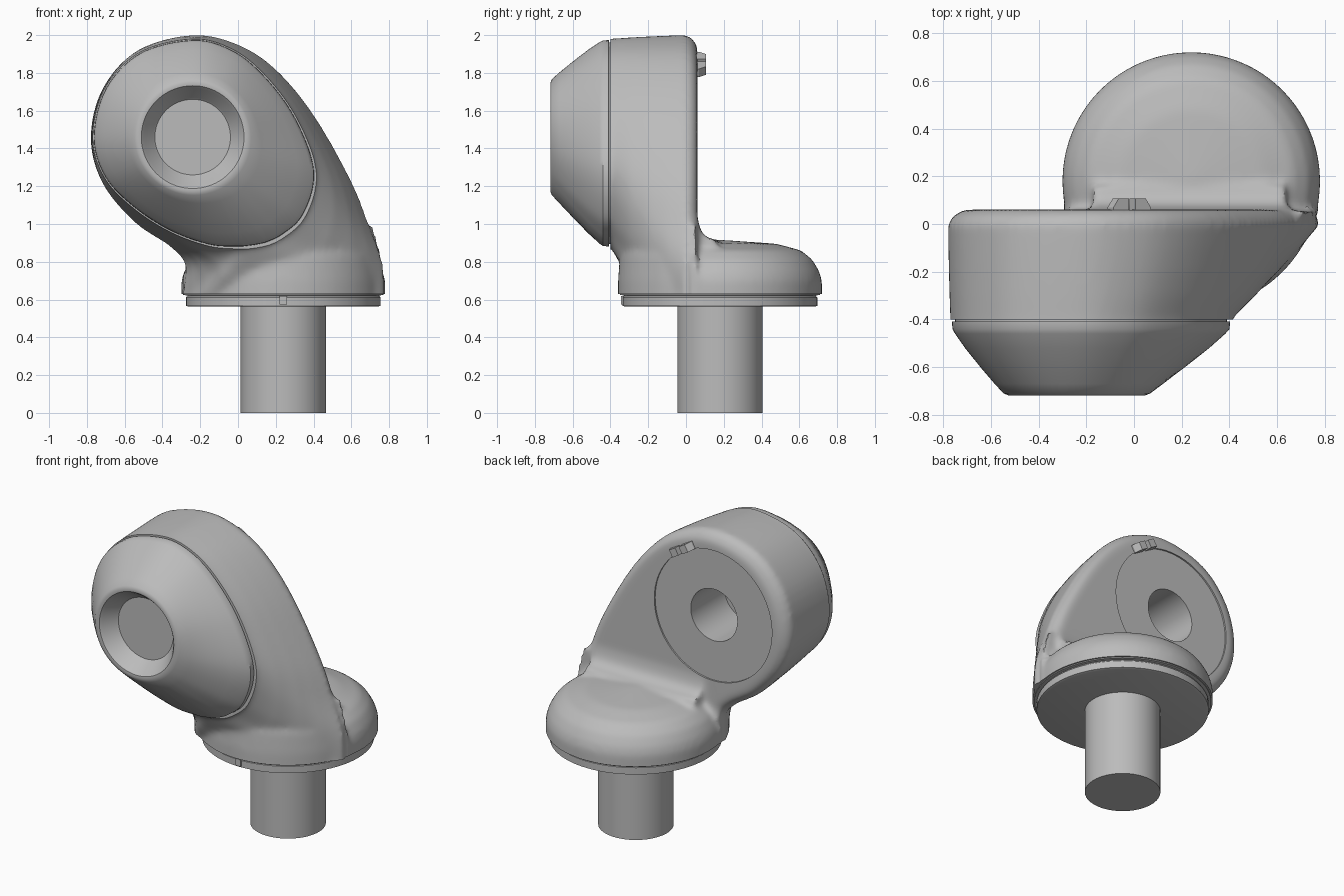
import bpy, bmesh, math
from mathutils import Vector, Matrix

cube = bpy.data.objects.get("Cube")
if cube:
    bpy.data.objects.remove(cube)

grey = bpy.data.materials.new("plain_grey")
grey.use_nodes = True
GREY = (0.5, 0.5, 0.5, 1)
grey.diffuse_color = GREY
grey.node_tree.nodes["Principled BSDF"].inputs["Base Color"].default_value = GREY

HEAD = Vector((-0.24, 0, 1.46))     # axis of the round head
BASE = Vector((0.24, 0.18, 0))      # axis of the base and shaft


def finish(obj):
    """Smooth shading with sharp edges kept."""
    bpy.ops.object.select_all(action='DESELECT')
    obj.select_set(True)
    bpy.context.view_layer.objects.active = obj
    bpy.ops.object.shade_smooth_by_angle(angle=math.radians(35))


def loft(bm, rings):
    """Skin a list of equal closed rings and cap both ends."""
    loops = [[bm.verts.new(p) for p in ring] for ring in rings]
    n = len(loops[0])
    faces = [bm.faces.new((a[i], a[(i + 1) % n], b[(i + 1) % n], b[i]))
             for a, b in zip(loops, loops[1:]) for i in range(n)]
    faces += [bm.faces.new(loops[0][::-1]), bm.faces.new(loops[-1])]
    bmesh.ops.recalc_face_normals(bm, faces=faces)


def make(name, *ring_sets):
    bm = bmesh.new()
    for rings in ring_sets:
        loft(bm, rings)
    mesh = bpy.data.meshes.new(name)
    bm.to_mesh(mesh)
    bm.free()
    mesh.materials.append(grey)
    obj = bpy.data.objects.new(name, mesh)
    bpy.context.collection.objects.link(obj)
    return obj


def turned(centre, profile, n=72, back=None):
    """Rings around a vertical axis; back flattens the rear side."""
    rings = []
    for r, z in profile:
        ring = []
        for i in range(n):
            a = math.tau * i / n
            p = centre + Vector((r * math.cos(a), r * math.sin(a), z))
            if back is not None:
                p.y = min(p.y, back)
            ring.append(p)
        rings.append(ring)
    return rings


def bore(r, y0, y1, n=72):
    """Cylinder along y through the head axis."""
    return [[HEAD + Vector((r * math.cos(math.tau * i / n), y, r * math.sin(math.tau * i / n)))
             for i in range(n)] for y in (y0, y1)]


def box(lo, hi):
    return [[Vector((x, y, z)) for x, y in
             ((lo[0], lo[1]), (hi[0], lo[1]), (hi[0], hi[1]), (lo[0], hi[1]))]
            for z in (lo[2], hi[2])]


def spline(points, steps=6):
    """Closed smooth curve through (x, z) points."""
    pts = [Vector(p) for p in points]
    n, out = len(pts), []
    for i in range(n):
        a, b, c, d = (pts[(i + k) % n] for k in (-1, 0, 1, 2))
        for s in range(steps):
            t = s / steps
            out.append(0.5 * (2 * b + (c - a) * t + (2 * a - 5 * b + 4 * c - d) * t * t
                              + (3 * b - a - 3 * c + d) * t ** 3))
    return out


# Matching outlines: head with neck (rear) and egg (front)
rear = spline([(-.24, 2), (0, 1.95), (.2, 1.82), (.4, 1.58), (.6, 1.23), (.7, .98), (.765, .8),
               (.78, .62), (.76, .4), (.24, .35), (-.26, .4), (-.29, .62), (-.28, .78),
               (-.36, .88), (-.55, 1.01), (-.72, 1.22), (-.78, 1.46), (-.715, 1.72), (-.53, 1.92)])
egg = spline([(-.24, 1.98), (-.04, 1.93), (.12, 1.81), (.28, 1.61), (.39, 1.37), (.405, 1.2),
              (.34, 1.03), (.24, .94), (.16, .9), (.1, .885), (.05, .878), (0, .875), (-.15, .885),
              (-.36, .96), (-.56, 1.09), (-.71, 1.25), (-.77, 1.46), (-.705, 1.72), (-.52, 1.91)])


def blend(y, t, scale=1):
    mid = Vector((-.02, 1.32))
    out = []
    for e, r in zip(egg, rear):
        p = mid + (e.lerp(r, t) - mid) * scale
        out.append(Vector((p.x, y, p.y)))
    return out


# Body: head loft, base, neck and inner fillet fused into one smooth casting
head = [blend(-.48, 0), blend(-.4, 0), blend(-.3, .35), blend(-.2, .62), blend(-.1, .83),
        blend(0, 1), blend(.035, 1, .97), blend(.06, 1, .91)]
base = turned(BASE, [(.54, .5), (.54, .7), (.525, .75), (.49, .81), (.43, .86), (.3, .895), (.02, .915)])
neck = turned(BASE, [(.54, .5), (.54, .7), (.53, .83), (.48, 1)], back=.055)
fillet = [[Vector((x, y, z)) for y, z in
           ((.03, 1.05), (.06, 1.04), (.075, .97), (.105, .93), (.16, .915), (.16, .8), (.03, .8))]
          for x in (-.17, .64)]
body = make("body", head, base, neck, fillet)

remesh = body.modifiers.new("fuse", 'REMESH')
remesh.mode = 'VOXEL'
remesh.voxel_size = .017
soften = body.modifiers.new("soften", 'SMOOTH')
soften.factor = .5
soften.iterations = 8

# Trim the front and bottom flat, then cut the rear seat and bore
cutters = [(make("trim_cutter", box((-2, -.4, .63), (2, 2, 3))), 'INTERSECT'),
           (make("seat_cutter", bore(.43, .05, .3)), 'DIFFERENCE'),
           (make("bore_cutter", bore(.17, -.3, .3)), 'DIFFERENCE')]
for cutter, mode in cutters:
    cutter.hide_render = True
    mod = body.modifiers.new(cutter.name, 'BOOLEAN')
    mod.operation = mode
    mod.solver = 'EXACT'
    mod.object = cutter
bpy.ops.object.select_all(action='DESELECT')
body.select_set(True)
bpy.context.view_layer.objects.active = body
bpy.ops.object.convert(target='MESH')
for cutter, mode in cutters:
    bpy.data.objects.remove(cutter)
finish(body)


# Front cap: egg outline drawn in to a round, dished nose
def cap_ring(y, scale, f, r=.3):
    out = []
    centre = Vector((HEAD.x, HEAD.z))
    mid = Vector((-.18, 1.43))
    for e in egg:
        p = (mid + (e - mid) * scale).lerp(centre + (e - centre).normalized() * r, f)
        out.append(Vector((p.x, y, p.y)))
    return out


cap = [cap_ring(-.38, .965, 0), cap_ring(-.408, .965, 0), cap_ring(-.409, .988, 0),
       cap_ring(-.44, .985, 0), cap_ring(-.46, .985, .05), cap_ring(-.52, .985, .24),
       cap_ring(-.6, .985, .53), cap_ring(-.67, .985, .8), cap_ring(-.71, 1, .97),
       cap_ring(-.718, 1, 1, .288), cap_ring(-.716, 1, 1, .272), cap_ring(-.70, 1, 1, .258),
       cap_ring(-.63, 1, 1, .21), cap_ring(-.62, 1, 1, .2)]
finish(make("front_cap", cap))

# Base ring with groove, and shaft
finish(make("base_ring", turned(BASE, [(.50, .562), (.515, .567), (.515, .612), (.508, .618),
                                       (.508, .622), (.53, .624), (.53, .64)])))
finish(make("shaft", turned(BASE, [(.226, 0), (.226, .6)])))

# Small index mark on the front of the base ring
make("index_mark", box((.22, -.345, .575), (.26, -.325, .62)))

# Pair of small locating prongs on the rear rim
tilt = Matrix.Translation((-.02, .05, 1.845)) @ Matrix.Rotation(math.radians(30), 4, 'Y')
for side, name in ((-1, "prong_right"), (1, "prong_left")):
    rings = [[Vector((side * x, y, z)) for x, z in ((.015, -.025), (w, -.025), (w, .025), (.015, .025))]
             for y, w in ((0, .09), (.02, .09), (.057, .065))]
    prong = make(name, rings)
    prong.matrix_world = tilt
